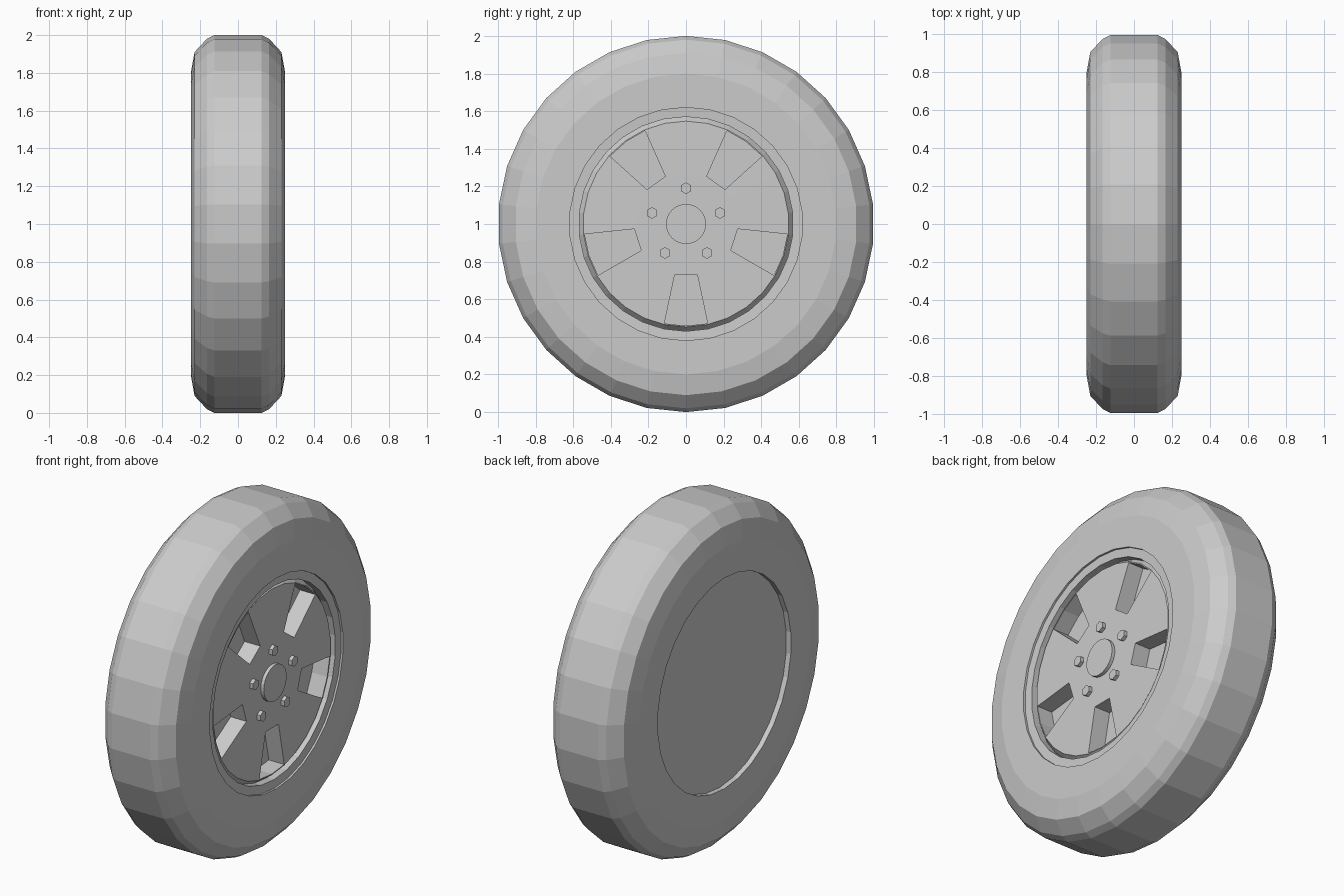
import bpy, bmesh, math

if "Cube" in bpy.data.objects:
    bpy.data.objects.remove(bpy.data.objects["Cube"])

SIDES = 30

grey = bpy.data.materials.new("light_grey")
grey.diffuse_color = (0.6, 0.6, 0.6, 1)
grey.use_nodes = True
grey.node_tree.nodes["Principled BSDF"].inputs["Base Color"].default_value = grey.diffuse_color


def finish(name, bm):
    bmesh.ops.remove_doubles(bm, verts=bm.verts, dist=1e-5)
    bmesh.ops.recalc_face_normals(bm, faces=bm.faces)
    mesh = bpy.data.meshes.new(name)
    bm.to_mesh(mesh)
    bm.free()
    mesh.materials.append(grey)
    ob = bpy.data.objects.new(name, mesh)
    bpy.context.collection.objects.link(ob)
    return ob


def lathe(name, profile, sides=SIDES, y=0, z=1, closed=False):
    """Revolve (x, radius) points about the x axis; open ends are capped."""
    bm = bmesh.new()
    rings = []
    for x, r in profile:
        rings.append([bm.verts.new((x, y + r * math.sin(math.tau * i / sides),
                                    z + r * math.cos(math.tau * i / sides)))
                      for i in range(sides)])
    pairs = list(zip(rings, rings[1:]))
    if closed:
        pairs.append((rings[-1], rings[0]))
    else:
        bm.faces.new(rings[0])
        bm.faces.new(rings[-1])
    for a, b in pairs:
        for i in range(sides):
            j = (i + 1) % sides
            bm.faces.new((a[i], a[j], b[j], b[i]))
    return finish(name, bm)


# Tire: rounded shoulders, flat sidewalls
half = [(0.125, 1.0), (0.165, 0.98), (0.23, 0.91), (0.25, 0.80), (0.25, 0.62)]
lathe("tire", [(-x, r) for x, r in reversed(half)] + half, closed=True)

# Rim: closed back, lip, groove and raised spoke face
rim = lathe("rim", [(-0.22, 0.62), (0.238, 0.62), (0.235, 0.57), (0.19, 0.57),
                    (0.22, 0.547), (0.222, 0.26)])

# Five tapered window pockets cut between the spokes
bm = bmesh.new()
shape = [(-0.06, 0.27), (0.06, 0.27), (0.115, 0.529), (0, 0.541), (-0.115, 0.529)]
for k in range(5):
    a = math.radians(180 + 72 * k)
    c, s = math.cos(a), math.sin(a)
    ends = [[bm.verts.new((x, u * c + r * s, 1 + r * c - u * s)) for u, r in shape]
            for x in (0.12, 0.4)]
    for e in ends:
        bm.faces.new(e)
    for i in range(5):
        j = (i + 1) % 5
        bm.faces.new((ends[0][i], ends[0][j], ends[1][j], ends[1][i]))
cutter = finish("window_cutter", bm)
mod = rim.modifiers.new("windows", 'BOOLEAN')
mod.operation = 'DIFFERENCE'
mod.solver = 'EXACT'
mod.object = cutter
bpy.context.view_layer.objects.active = rim
rim.select_set(True)
bpy.ops.object.modifier_apply(modifier=mod.name)
bpy.data.objects.remove(cutter)

# Centre hub cap
lathe("hub_cap", [(0.2, 0.106), (0.242, 0.106)])

# Five hexagonal wheel nuts
for k in range(5):
    a = math.tau * k / 5
    lathe(f"wheel_nut_{k + 1}", [(0.2, 0.031), (0.243, 0.031)], sides=6,
          y=0.19 * math.sin(a), z=1 + 0.19 * math.cos(a))
